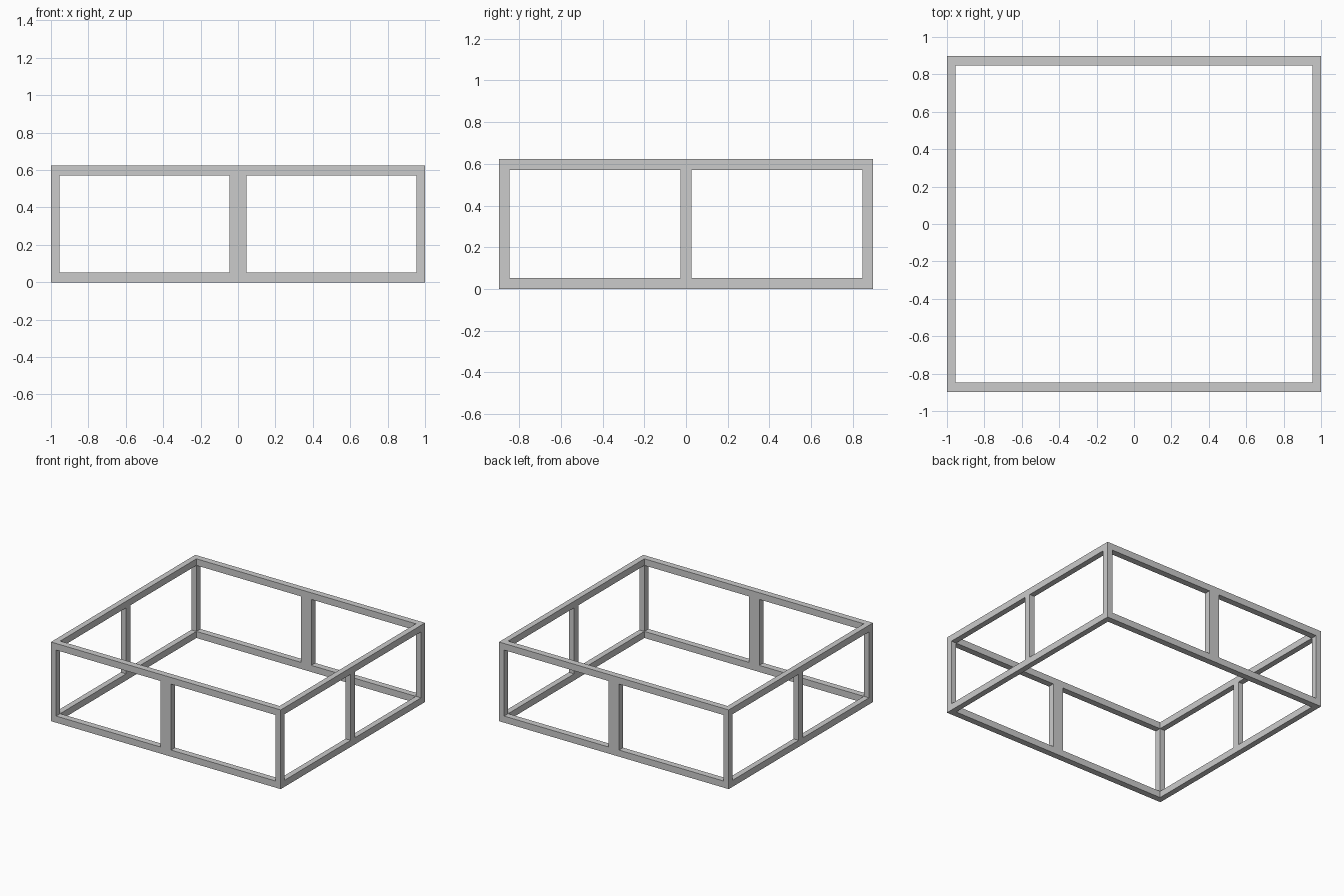
import bpy

if "Cube" in bpy.data.objects:
    bpy.data.objects.remove(bpy.data.objects["Cube"])

X, Y, H = 1.0, 0.897, 0.623      # half width, half depth, height
TX, TY, TZ = 0.045, 0.05, 0.052  # bar thickness along x, y, z
PX, PY = 0.045, 0.027            # half widths of the middle posts


def box(name, lo, hi):
    """Box between two opposite corners."""
    bpy.ops.mesh.primitive_cube_add(size=1)
    ob = bpy.context.object
    ob.name = name
    for v in ob.data.vertices:
        v.co = [a + (b - a) * (c + 0.5) for a, b, c in zip(lo, hi, v.co)]
    return ob


# Solid block that becomes the open box frame
frame = box("box_frame", (-X, -Y, 0), (X, Y, H))


def cut(name, lo, hi):
    cutter = box(name, lo, hi)
    cutter.hide_render = True
    cutter.hide_viewport = True
    cutter.display_type = 'WIRE'
    mod = frame.modifiers.new(name, 'BOOLEAN')
    mod.operation = 'DIFFERENCE'
    mod.solver = 'EXACT'
    mod.object = cutter


# Open middle from top to bottom
ix, iy = X - TX, Y - TY
cut("shaft_cutter", (-ix, -iy, -1), (ix, iy, H + 1))

# Paired openings either side of each middle post
for side, s in (("left", -1), ("right", 1)):
    a, b = sorted((s * PX, s * ix))
    cut(f"front_back_{side}_cutter", (a, -2, TZ), (b, 2, H - TZ))
    a, b = sorted((s * PY, s * iy))
    cut(f"sides_{side}_cutter", (-2, a, TZ), (2, b, H - TZ))
